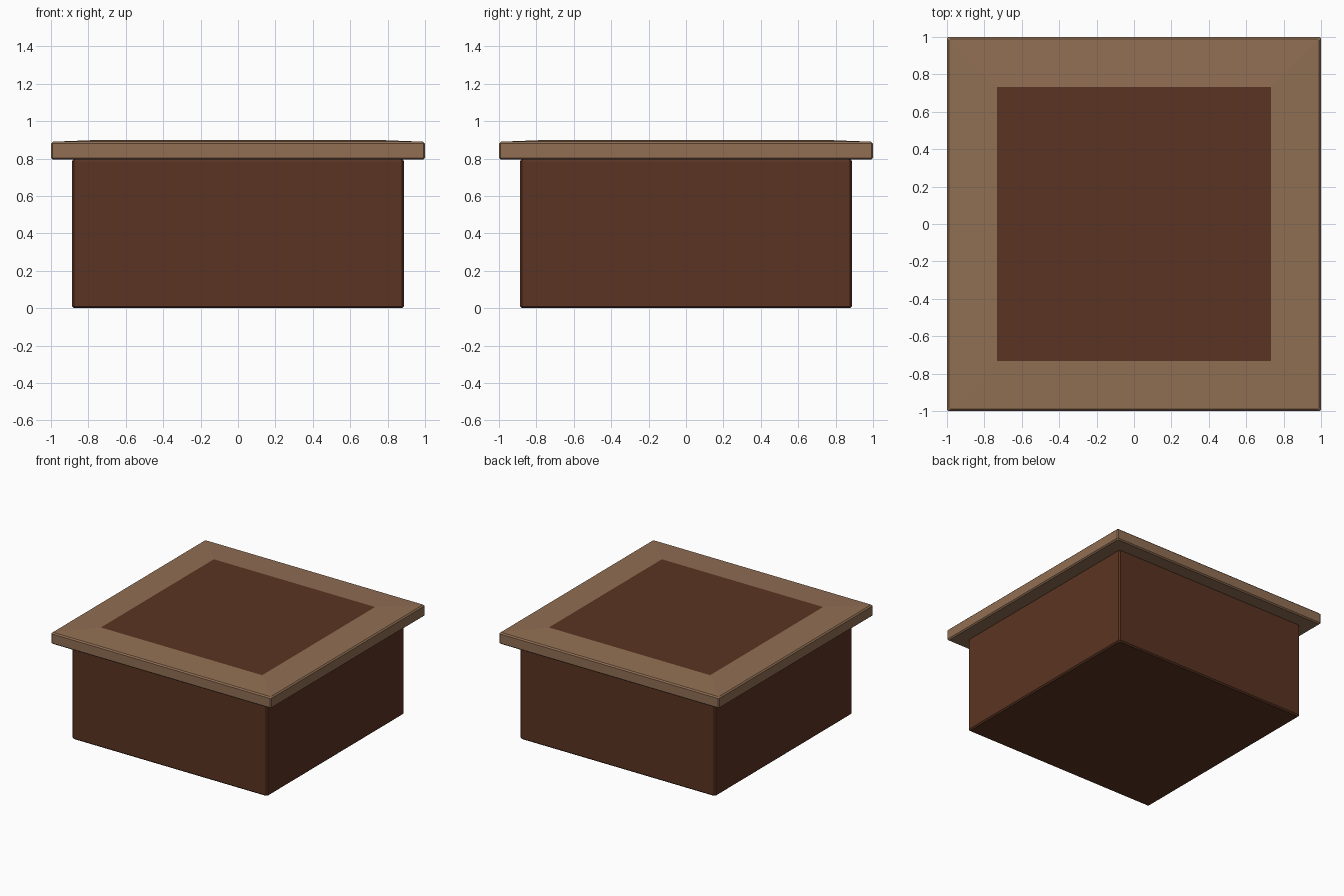
import bpy, bmesh

if "Cube" in bpy.data.objects:
    bpy.data.objects.remove(bpy.data.objects["Cube"])


def material(name, rgb):
    m = bpy.data.materials.new(name)
    m.diffuse_color = (*rgb, 1.0)
    m.use_nodes = True
    m.node_tree.nodes["Principled BSDF"].inputs["Base Color"].default_value = m.diffuse_color
    return m


dark_wood = material("dark brown", (0.102, 0.034, 0.016))
light_wood = material("light brown", (0.283, 0.158, 0.087))


def ring(bm, half, z, cut):
    """Square ring of vertices with slightly cut corners."""
    pts = []
    for sx, sy in ((1, 1), (-1, 1), (-1, -1), (1, -1)):
        a = (sx * half, sy * (half - cut))
        b = (sx * (half - cut), sy * half)
        pts += [a, b] if sx * sy > 0 else [b, a]
    return [bm.verts.new((x, y, z)) for x, y in pts]


def square_lathe(name, profile, mats, top_index=0):
    """Skin a stack of square rings and cap both ends."""
    bm = bmesh.new()
    rings = [ring(bm, *p) for p in profile]
    for lo, hi in zip(rings, rings[1:]):
        for i in range(8):
            j = (i + 1) % 8
            bm.faces.new((lo[i], lo[j], hi[j], hi[i]))
    bm.faces.new(rings[0][::-1])
    top = bm.faces.new(rings[-1])
    top.material_index = top_index
    bmesh.ops.recalc_face_normals(bm, faces=bm.faces)
    me = bpy.data.meshes.new(name)
    bm.to_mesh(me)
    bm.free()
    for m in mats:
        me.materials.append(m)
    ob = bpy.data.objects.new(name, me)
    bpy.context.collection.objects.link(ob)
    return ob


# Box body with softened edges
square_lathe("box_body", [
    (0.877, 0.0, 0.01), (0.888, 0.01, 0.01),
    (0.888, 0.785, 0.01), (0.880, 0.797, 0.01)], [dark_wood])

# Overhanging lid: gently raised frame around a flush dark panel
square_lathe("lid", [
    (0.990, 0.795, 0.008), (1.0, 0.804, 0.008),
    (1.0, 0.880, 0.008), (0.990, 0.890, 0.008),
    (0.733, 0.900, 0.002)], [light_wood, dark_wood], top_index=1)
